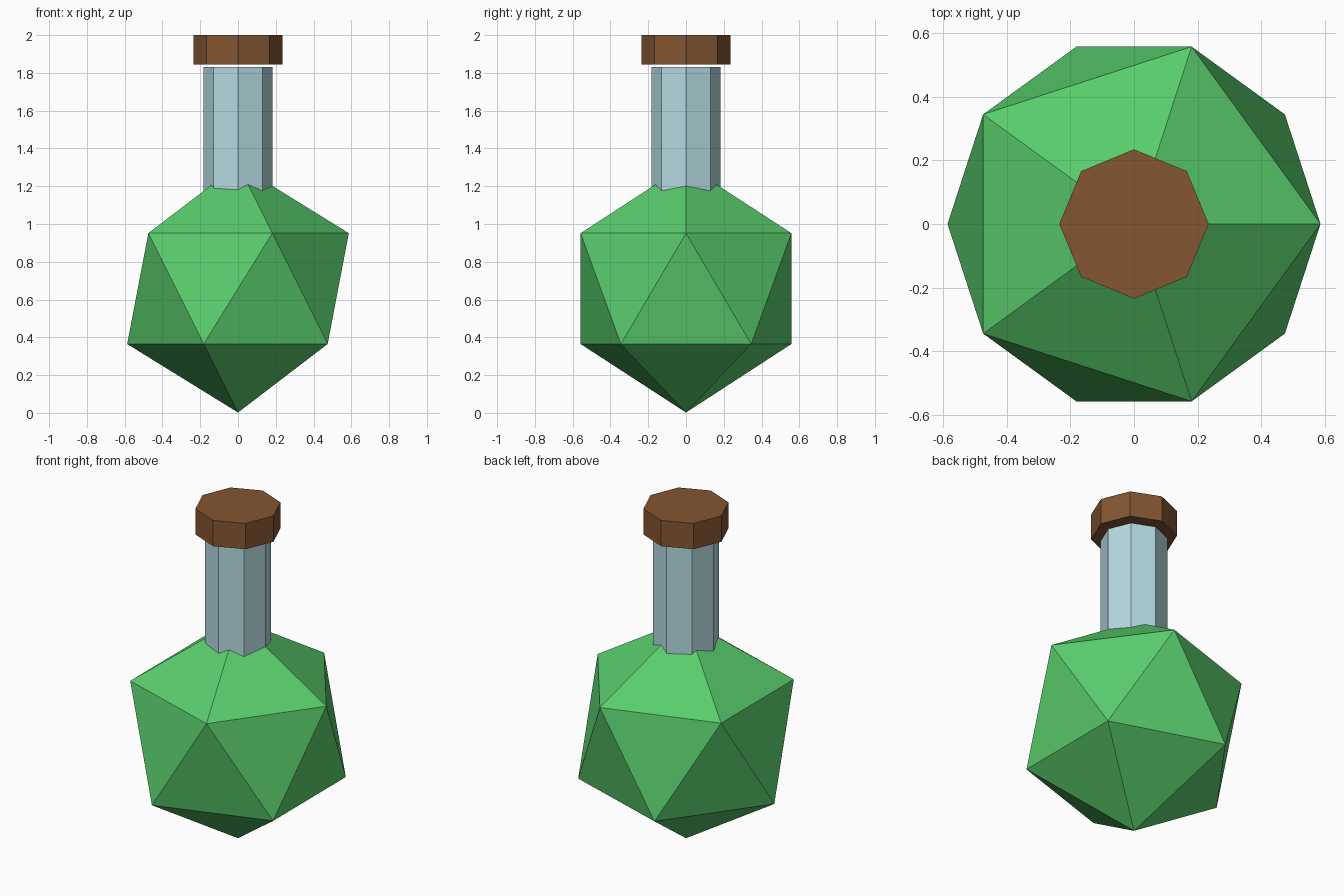
import bpy

if "Cube" in bpy.data.objects:
    bpy.data.objects.remove(bpy.data.objects["Cube"])


def material(name, rgb):
    m = bpy.data.materials.new(name)
    m.diffuse_color = (*rgb, 1.0)
    m.use_nodes = True
    m.node_tree.nodes["Principled BSDF"].inputs["Base Color"].default_value = m.diffuse_color
    return m


def finish(name, mat):
    ob = bpy.context.object
    ob.name = name
    ob.data.materials.append(mat)
    return ob


def octagon(name, radius, z0, z1, mat):
    bpy.ops.mesh.primitive_cylinder_add(
        vertices=8, radius=radius, depth=z1 - z0, location=(0, 0, (z0 + z1) / 2))
    return finish(name, mat)


green = material("green liquid", (0.10, 0.61, 0.15))
glass = material("pale blue glass", (0.46, 0.70, 0.75))
cork = material("brown cork", (0.23, 0.092, 0.031))

# Faceted flask body
bpy.ops.mesh.primitive_ico_sphere_add(
    subdivisions=1, radius=0.656, location=(0, 0, 0.658))
finish("flask_body", green)

# Neck sunk into the body, and stopper floating just above it
octagon("flask_neck", 0.183, 1.12, 1.832, glass)
octagon("stopper", 0.235, 1.845, 2.0, cork)
